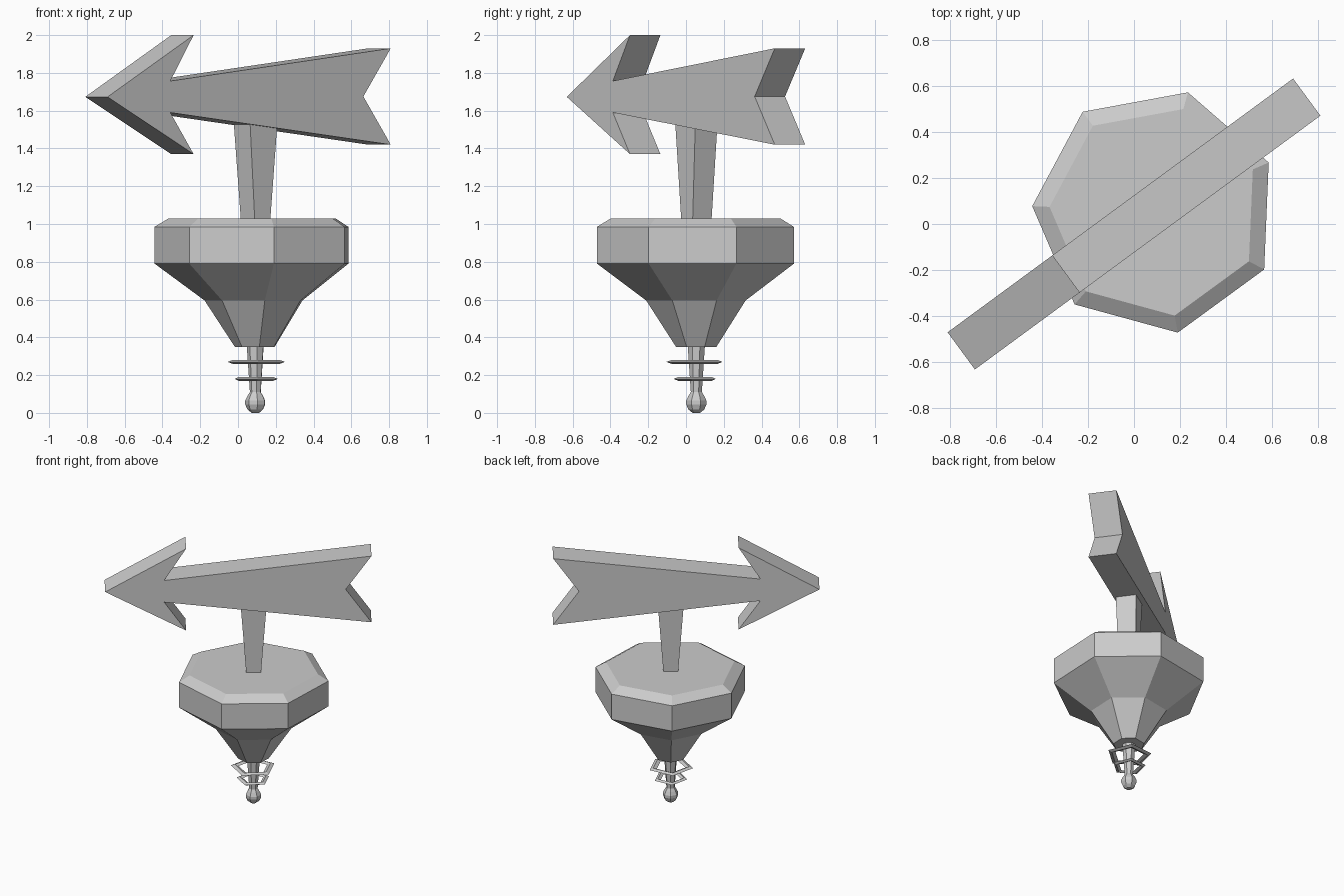
import bpy, math
from mathutils import Vector

if "Cube" in bpy.data.objects:
    bpy.data.objects.remove(bpy.data.objects["Cube"])

CX, CY = 0.093, 0.055                      # axis of the turned parts
U = Vector((0.806, 0.592, 0)).normalized() # arrow pointing axis
V = Vector((U.y, -U.x, 0))                 # arrow thickness axis


def make(name, verts, faces):
    me = bpy.data.meshes.new(name)
    me.from_pydata([tuple(v) for v in verts], [], faces)
    me.validate()
    ob = bpy.data.objects.new(name, me)
    bpy.context.collection.objects.link(ob)
    return ob


def lathe(name, profile, sides, start, closed=False):
    """Turn an (r, z) profile, listed bottom to top; closed=True makes a ring."""
    verts, faces = [], []
    for r, z in profile:
        for i in range(sides):
            a = math.radians(start) + 2 * math.pi * i / sides
            verts.append((CX + r * math.cos(a), CY + r * math.sin(a), z))
    n = len(profile)
    for k in range(n if closed else n - 1):
        for i in range(sides):
            j, m = (i + 1) % sides, (k + 1) % n
            faces.append((k * sides + i, k * sides + j, m * sides + j, m * sides + i))
    if not closed:
        faces.append(tuple(reversed(range(sides))))
        faces.append(tuple(range((n - 1) * sides, n * sides)))
    return make(name, verts, faces)


# Arrow: side outline extruded across its thickness
outline = [(-0.93, 1.673), (-0.365, 1.37), (-0.518, 1.59), (0.93, 1.42),
           (0.75, 1.675), (0.93, 1.93), (-0.518, 1.757), (-0.365, 2.0)]
n = len(outline)
verts = [U * u + V * (s * 0.1) + Vector((0, 0, z)) for s in (1, -1) for u, z in outline]
faces = [tuple(range(n)), tuple(reversed(range(n, 2 * n)))]
faces += [(i, i + n, (i + 1) % n + n, (i + 1) % n) for i in range(n)]
make("arrow", verts, faces)

# Tapered post lined up with the arrow
verts = []
for a, b, z in ((0.051, 0.062, 1.02), (0.09, 0.073, 1.54)):
    for su, sv in ((-1, 1), (1, 1), (1, -1), (-1, -1)):
        verts.append(Vector((CX, CY, z)) + U * su * a + V * sv * b)
make("post", verts, [(3, 2, 1, 0), (4, 5, 6, 7)] +
     [(i, (i + 1) % 4, (i + 1) % 4 + 4, i + 4) for i in range(4)])

# Seven-sided body
lathe("body", [(0.11, 0.35), (0.27, 0.595), (0.535, 0.79), (0.535, 0.985), (0.46, 1.03)],
      7, 23.3)

# Pin with a small ball foot
lathe("pin", [(0.02, 0.0), (0.043, 0.018), (0.055, 0.045), (0.055, 0.065),
              (0.043, 0.09), (0.03, 0.11), (0.047, 0.36)], 7, 23.3)

# Thin five-sided rings around the pin
for name, outer, inner, z in (("lower_ring", 0.12, 0.075, 0.18),
                              ("upper_ring", 0.16, 0.105, 0.27)):
    mid = (outer + inner) / 2
    lathe(name, [(mid, z - 0.01), (outer, z), (mid, z + 0.01), (inner, z)],
          5, -85, closed=True)
